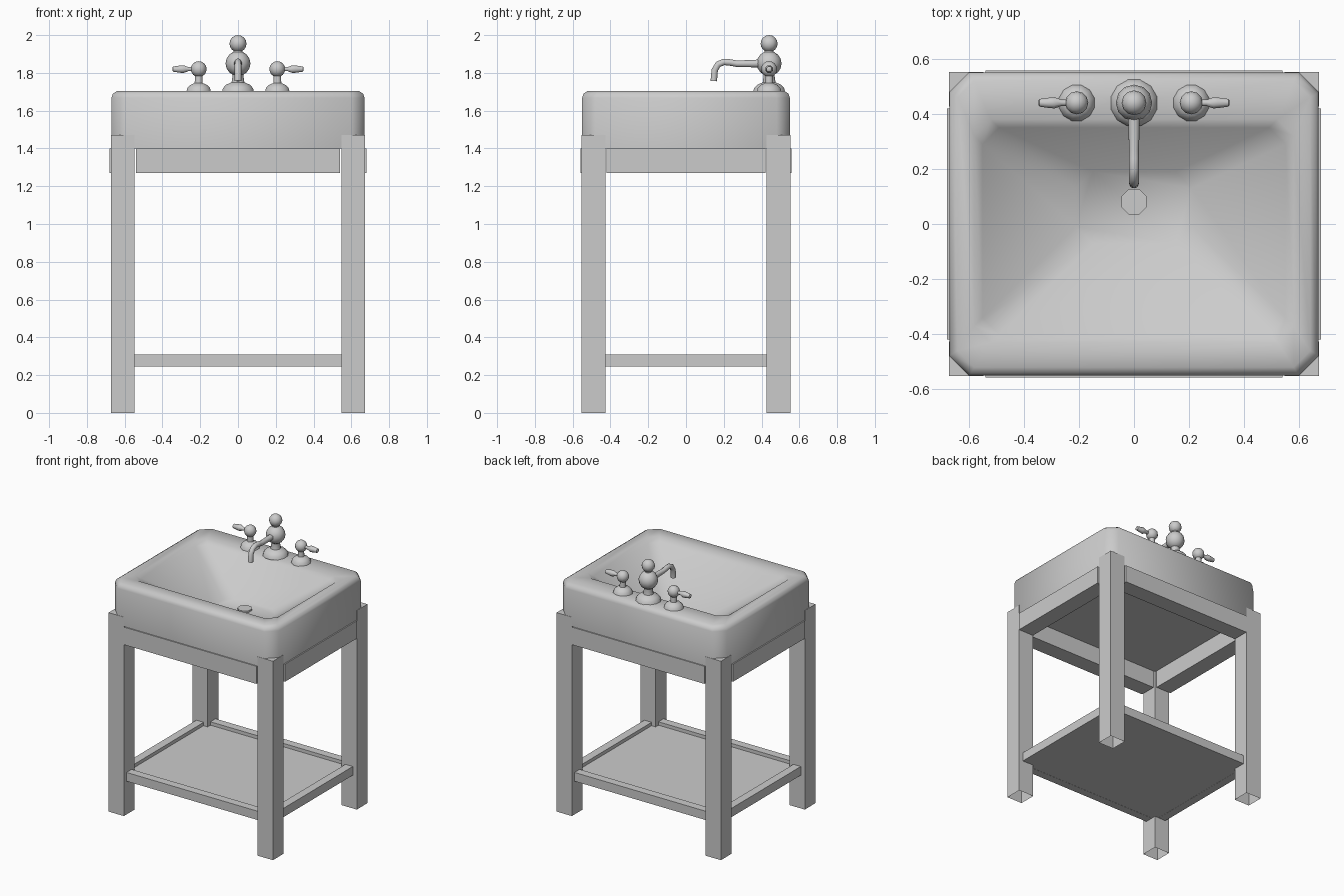
import bpy, bmesh, math
from mathutils import Vector, Matrix

cube = bpy.data.objects.get("Cube")
if cube:
    bpy.data.objects.remove(cube, do_unlink=True)

grey = bpy.data.materials.new("plain_grey")
grey.use_nodes = True
grey.diffuse_color = (0.6, 0.6, 0.6, 1)
grey.node_tree.nodes["Principled BSDF"].inputs["Base Color"].default_value = (0.6, 0.6, 0.6, 1)


def finish(name, bm, smooth=None, recalc=True):
    if recalc:
        bmesh.ops.recalc_face_normals(bm, faces=bm.faces)
    mesh = bpy.data.meshes.new(name)
    bm.to_mesh(mesh)
    bm.free()
    mesh.materials.append(grey)
    obj = bpy.data.objects.new(name, mesh)
    bpy.context.collection.objects.link(obj)
    if smooth:
        bpy.ops.object.select_all(action='DESELECT')
        obj.select_set(True)
        bpy.context.view_layer.objects.active = obj
        bpy.ops.object.shade_smooth_by_angle(angle=math.radians(smooth))
    return obj


def box(name, lo, hi, open_bottom=False):
    lo, hi = Vector(lo), Vector(hi)
    bm = bmesh.new()
    bmesh.ops.create_cube(bm, size=1)
    for v in bm.verts:
        v.co = (lo + hi) / 2 + v.co * (hi - lo)
    bmesh.ops.recalc_face_normals(bm, faces=bm.faces)
    if open_bottom:
        bmesh.ops.delete(bm, geom=[f for f in bm.faces if f.normal.z < -0.5], context='FACES')
    return finish(name, bm, recalc=False)


def skin(bm, rings, cap_start=True, cap_end=True):
    """Join successive rings of points with quads."""
    loops = [[bm.verts.new(p) for p in ring] for ring in rings]
    n = len(loops[0])
    for a, b in zip(loops, loops[1:]):
        for i in range(n):
            j = (i + 1) % n
            bm.faces.new((a[i], a[j], b[j], b[i]))
    if cap_start:
        bm.faces.new(loops[0][::-1])
    if cap_end:
        bm.faces.new(loops[-1])


def lathe(name, profile, origin, axis=(0, 0, 1), sides=12):
    """Turn (radius, height) pairs about an axis."""
    turn = Vector((0, 0, 1)).rotation_difference(Vector(axis)).to_matrix()
    rings = []
    for r, h in profile:
        ring = []
        for i in range(sides):
            a = math.tau * (i + 0.5) / sides
            ring.append(Vector(origin) + turn @ Vector((r * math.cos(a), r * math.sin(a), h)))
        rings.append(ring)
    bm = bmesh.new()
    skin(bm, rings)
    return finish(name, bm, 50)


def ball(name, radius, centre):
    bm = bmesh.new()
    bmesh.ops.create_uvsphere(bm, u_segments=12, v_segments=8, radius=radius,
                              matrix=Matrix.Translation(centre))
    return finish(name, bm, 60)


def cut_rect(hx, y0, y1, cut, z):
    """Rectangle outline with clipped corners."""
    c = cut
    return [(hx, y0 + c, z), (hx, y1 - c, z), (hx - c, y1, z), (c - hx, y1, z),
            (-hx, y1 - c, z), (-hx, y0 + c, z), (c - hx, y0, z), (hx - c, y0, z)]


# Legs, hollow underneath
for sx, side in ((1, "left"), (-1, "right")):
    for sy, end in ((-1, "front"), (1, "back")):
        xs, ys = sorted((sx * 0.547, sx * 0.672)), sorted((sy * 0.427, sy * 0.552))
        box(f"{end}_{side}_leg", (xs[0], ys[0], 0), (xs[1], ys[1], 1.47), True)

# Aprons under the basin and rails around the shelf
for s, end, side in ((-1, "front", "right"), (1, "back", "left")):
    ys, xs = sorted((s * 0.435, s * 0.558)), sorted((s * 0.555, s * 0.679))
    box(f"{end}_apron", (-0.54, ys[0], 1.27), (0.54, ys[1], 1.4))
    box(f"{side}_apron", (xs[0], -0.42, 1.27), (xs[1], 0.42, 1.4))
    ys, xs = sorted((s * 0.46, s * 0.52)), sorted((s * 0.58, s * 0.64))
    box(f"{end}_shelf_rail", (-0.55, ys[0], 0.245), (0.55, ys[1], 0.31))
    box(f"{side}_shelf_rail", (xs[0], -0.43, 0.245), (xs[1], 0.43, 0.31))
box("shelf_panel", (-0.59, -0.47, 0.246), (0.59, 0.47, 0.285))

# Basin: outer wall, rounded rim, sloping bowl
bm = bmesh.new()
skin(bm, [
    cut_rect(0.67, -0.55, 0.55, 0.07, 1.4),
    cut_rect(0.67, -0.55, 0.55, 0.07, 1.668),
    cut_rect(0.662, -0.542, 0.542, 0.07, 1.69),
    cut_rect(0.64, -0.52, 0.52, 0.06, 1.705),
    cut_rect(0.58, -0.43, 0.38, 0.06, 1.7),
    cut_rect(0.55, -0.40, 0.35, 0.06, 1.675),
    cut_rect(0.21, -0.07, 0.19, 0.06, 1.43),
])
finish("basin", bm, 50)
lathe("drain", [(0.05, 0), (0.05, 0.015)], (0, 0.08, 1.427), sides=8)

# Central tap
Y = 0.44
lathe("tap_base", [(0.088, 0), (0.082, 0.022), (0.064, 0.04), (0.035, 0.052), (0.028, 0.1), (0.034, 0.12)],
      (0, Y, 1.698))
ball("tap_body", 0.066, (0, Y, 1.85))
lathe("tap_neck", [(0.024, 0), (0.024, 0.06)], (0, Y, 1.89))
ball("tap_finial", 0.045, (0, Y, 1.955))

# Spout: a tube swept along a path
path = [Vector((0, y, z)) for y, z in
        ((0.4, 1.85), (0.27, 1.848), (0.235, 1.855), (0.2, 1.858), (0.17, 1.845), (0.152, 1.815), (0.147, 1.757))]
rings = []
for i, p in enumerate(path):
    t = (path[min(i + 1, len(path) - 1)] - path[max(i - 1, 0)]).normalized()
    up = t.cross(Vector((1, 0, 0)))
    r = 0.022 if i == 0 else 0.018
    rings.append([p + r * (math.cos(a) * Vector((1, 0, 0)) + math.sin(a) * up)
                  for a in [math.tau * k / 10 for k in range(10)]])
bm = bmesh.new()
skin(bm, rings)
finish("spout", bm, 50)

# Side taps with levers
for s, side in ((1, "left"), (-1, "right")):
    x = s * 0.208
    lathe(f"{side}_valve_base", [(0.068, 0), (0.062, 0.022), (0.046, 0.038), (0.022, 0.048), (0.02, 0.1)],
          (x, Y, 1.698))
    ball(f"{side}_valve_knob", 0.042, (x, Y, 1.82))
    lathe(f"{side}_lever", [(0.012, 0), (0.012, 0.055), (0.022, 0.08), (0.021, 0.095), (0.015, 0.135), (0.008, 0.139)],
          (x, Y, 1.82), (s, 0, 0), 8)
